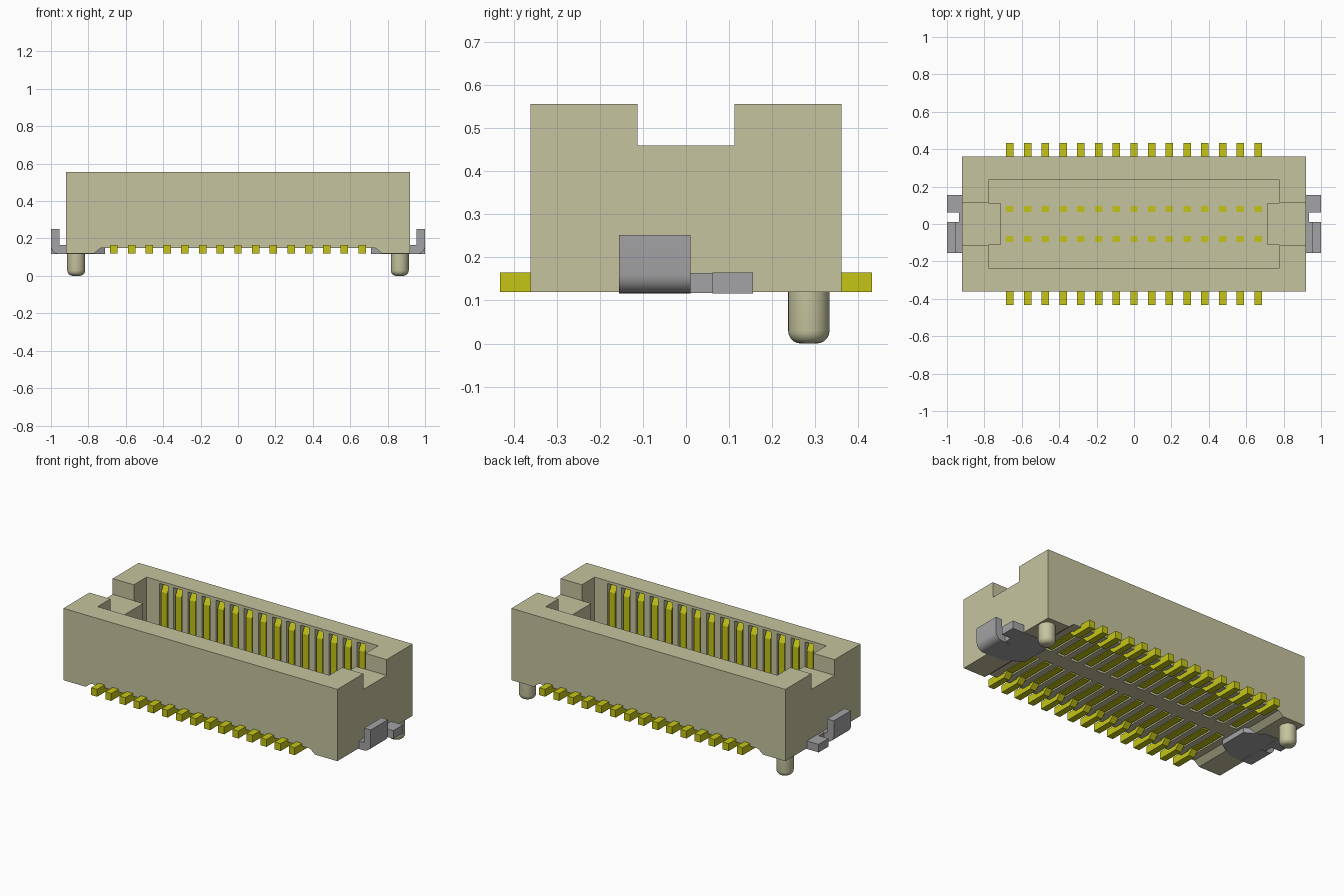
import bpy, bmesh, math
from mathutils import Matrix, Vector

old = bpy.data.objects.get("Cube")
if old:
    bpy.data.objects.remove(old, do_unlink=True)


def material(name, rgb):
    m = bpy.data.materials.new(name)
    m.use_nodes = True
    m.diffuse_color = (*rgb, 1)
    bsdf = m.node_tree.nodes["Principled BSDF"]
    bsdf.inputs["Base Color"].default_value = (*rgb, 1)
    bsdf.inputs["Roughness"].default_value = 0.6
    return m


BEIGE = material("beige plastic", (0.56, 0.55, 0.345))
GOLD = material("gold contact", (0.56, 0.56, 0.008))
STEEL = material("grey metal", (0.37, 0.37, 0.38))

BOTTOM, TOP, FLOOR = 0.12, 0.556, 0.22
PIN_X = [(i - 7) * 0.0948 for i in range(15)]


def prism(bm, points, axis, a, b):
    """Extrude a 2D outline along x, y or z from a to b."""
    place = {"x": lambda p, t: (t, p[0], p[1]),
             "y": lambda p, t: (p[0], t, p[1]),
             "z": lambda p, t: (p[0], p[1], t)}[axis]
    base = bm.faces.new([bm.verts.new(place(p, a)) for p in points])
    ext = bmesh.ops.extrude_face_region(bm, geom=[base])["geom"]
    shift = Vector(place((0, 0), b - a))
    bmesh.ops.translate(bm, vec=shift, verts=[v for v in ext if isinstance(v, bmesh.types.BMVert)])


def box(bm, x0, x1, y0, y1, z0, z1):
    prism(bm, [(x0, y0), (x1, y0), (x1, y1), (x0, y1)], "z", z0, z1)


def finish(bm, name, mat, smooth=None):
    bmesh.ops.recalc_face_normals(bm, faces=bm.faces[:])
    me = bpy.data.meshes.new(name)
    bm.to_mesh(me)
    bm.free()
    if mat:
        me.materials.append(mat)
    if smooth:
        me.shade_smooth()
        me.set_sharp_from_angle(angle=math.radians(smooth))
    ob = bpy.data.objects.new(name, me)
    bpy.context.collection.objects.link(ob)
    return ob


# Housing block
bm = bmesh.new()
box(bm, -0.92, 0.92, -0.361, 0.361, BOTTOM, TOP)
housing = finish(bm, "housing", BEIGE)

cutters = []

# Mating cavity, narrowed by a tongue at each end
bm = bmesh.new()
corner = [(0.715, 0.111), (0.778, 0.111), (0.778, 0.235)]
outline = (corner + [(-x, y) for x, y in reversed(corner)]
           + [(-x, -y) for x, y in corner] + [(x, -y) for x, y in reversed(corner)])
prism(bm, outline, "z", FLOOR, 0.7)
cutters.append(finish(bm, "cavity_cutter", None))

# Notch through both end walls
bm = bmesh.new()
box(bm, -1.1, 1.1, -0.112, 0.112, 0.46, 0.75)
cutters.append(finish(bm, "end_notch_cutter", None))

# Shallow recess under the middle, with sloped ends
bm = bmesh.new()
prism(bm, [(-0.79, 0.1), (0.79, 0.1), (0.77, BOTTOM), (0.735, 0.148),
           (-0.735, 0.148), (-0.77, BOTTOM)], "y", -0.5, 0.5)
cutters.append(finish(bm, "underside_cutter", None))

# Contact slots in the side walls and the underside
wall, under = bmesh.new(), bmesh.new()
for x in PIN_X:
    for s in (-1, 1):
        y0, y1 = sorted((s * 0.2, s * 0.27))
        box(wall, x - 0.028, x + 0.028, y0, y1, FLOOR + 0.004, 0.54)
        y0, y1 = sorted((s * 0.05, s * 0.3))
        box(under, x - 0.028, x + 0.028, y0, y1, 0.11, 0.175)
cutters.append(finish(wall, "wall_slot_cutter", None))
cutters.append(finish(under, "under_slot_cutter", None))

for c in cutters:
    c.hide_render = True
    mod = housing.modifiers.new(c.name, "BOOLEAN")
    mod.operation, mod.solver, mod.object = "DIFFERENCE", "EXACT", c

# Bake the cuts and drop the cutters
bpy.context.view_layer.update()
baked = bpy.data.meshes.new_from_object(housing.evaluated_get(bpy.context.evaluated_depsgraph_get()))
housing.modifiers.clear()
housing.data = baked
baked.materials.clear()
baked.materials.append(BEIGE)
for p in baked.polygons:
    p.material_index = 0
for c in cutters:
    bpy.data.objects.remove(c, do_unlink=True)

# Contacts: solder tail, foot, inner post and wall blade in one bent profile
contact = [(0.432, 0.12), (0.30, 0.12), (0.27, 0.15), (0.065, 0.15), (0.065, 0.223),
           (0.095, 0.223), (0.095, 0.18), (0.24, 0.18), (0.24, 0.49), (0.262, 0.53),
           (0.272, 0.53), (0.272, 0.18), (0.29, 0.165), (0.432, 0.165)]
for s, row in ((-1, "front_contacts"), (1, "back_contacts")):
    bm = bmesh.new()
    for x in PIN_X:
        prism(bm, [(s * y, z) for y, z in contact], "x", x - 0.02, x + 0.02)
    finish(bm, row, GOLD)

# Hold-down tabs and locating pegs at both ends
for s, side in ((1, "left"), (-1, "right")):
    bm = bmesh.new()
    bend = [(0.955 + 0.045 * math.sin(a), 0.161 - 0.045 * math.cos(a))
            for a in [i * math.pi / 12 for i in range(7)]]
    upright = [(0.90, 0.116)] + bend + [(1.0, 0.252), (0.955, 0.252), (0.955, 0.165), (0.90, 0.165)]
    prism(bm, [(s * x, z) for x, z in upright], "y", -0.155, 0.01)
    x0, x1 = sorted((s * 0.90, s))
    box(bm, x0, x1, 0.062, 0.155, 0.116, 0.165)
    plate = [(0.935, -0.155), (0.935, 0.155), (0.82, 0.155), (0.71, 0.09), (0.71, -0.09), (0.82, -0.155)]
    prism(bm, [(s * x, y) for x, y in plate], "z", 0.117, 0.164)
    finish(bm, side + "_hold_down_tab", STEEL, 30)

    bm = bmesh.new()
    bmesh.ops.create_cone(bm, cap_ends=True, segments=32, radius1=0.048, radius2=0.048, depth=0.13,
                          matrix=Matrix.Translation((s * 0.865, 0.285, 0.065)))
    rim = [e for e in bm.edges if all(v.co.z < 0.01 for v in e.verts)]
    bmesh.ops.bevel(bm, geom=rim, offset=0.03, segments=5, profile=0.5, affect="EDGES")
    finish(bm, side + "_locating_peg", BEIGE, 35)
